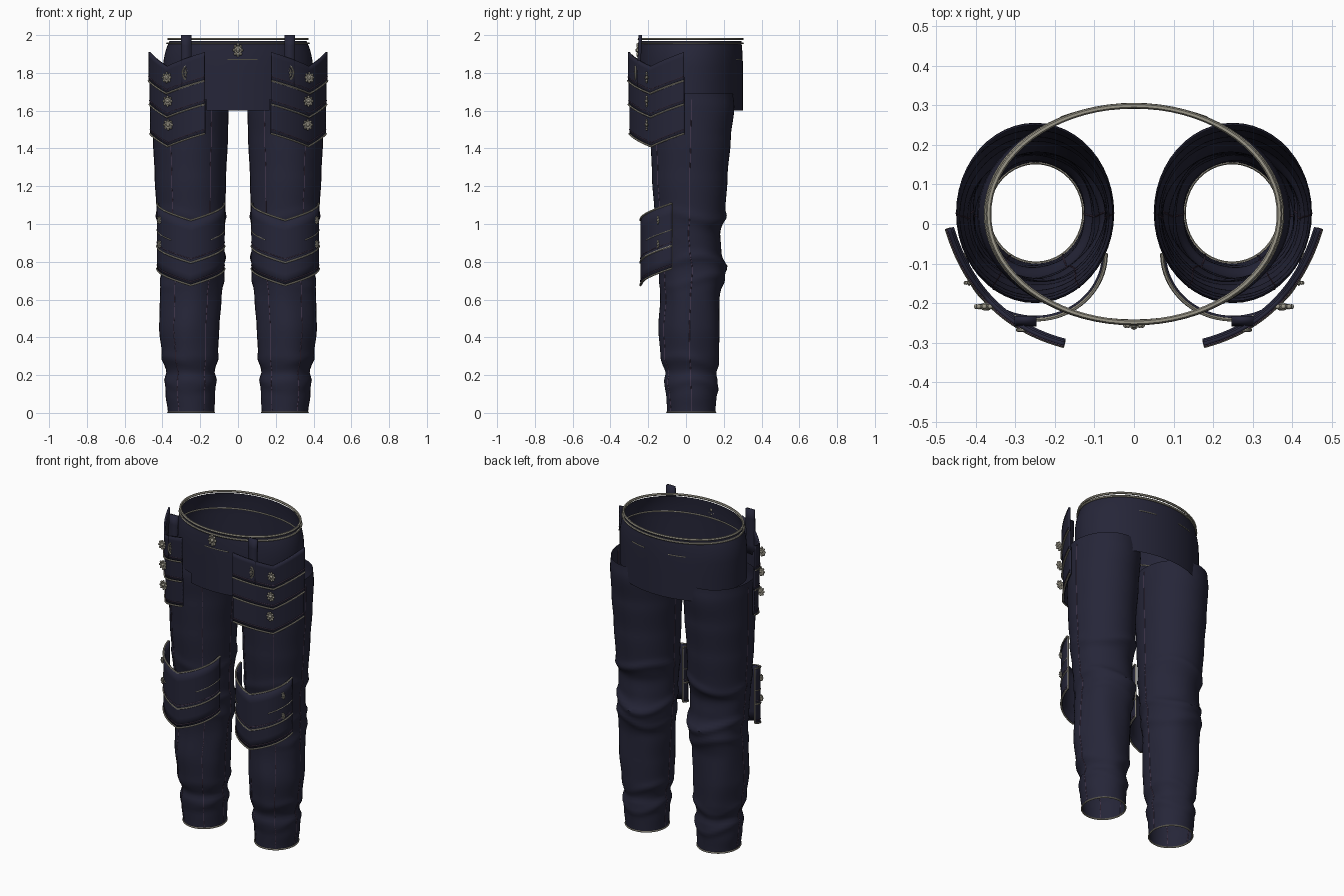
import bpy, bmesh, math
from mathutils import Vector, Matrix

if bpy.data.objects.get("Cube"):
    bpy.data.objects.remove(bpy.data.objects["Cube"])


def material(name, rgb):
    m = bpy.data.materials.new(name)
    m.use_nodes = True
    col = (*rgb, 1)
    m.diffuse_color = col
    m.node_tree.nodes["Principled BSDF"].inputs["Base Color"].default_value = col
    return m


NAVY = material("navy cloth", (.019, .019, .040))
TRIM = material("pale metal trim", (.33, .31, .25))
SEAM = material("dull purple thread", (.10, .06, .11))


def place(name, mesh, mat, mirror=False, thick=0):
    mesh.materials.clear()
    mesh.materials.append(mat)
    mesh.shade_smooth()
    mesh.set_sharp_from_angle(angle=math.radians(40))
    ob = bpy.data.objects.new(name, mesh)
    bpy.context.collection.objects.link(ob)
    if thick:
        mod = ob.modifiers.new("thickness", "SOLIDIFY")
        mod.thickness, mod.offset = thick, 0
    if mirror:
        ob.modifiers.new("mirror", "MIRROR").use_mirror_merge = False
    return ob


def sheet(name, fn, us, vs, mat=NAVY, mirror=False, thick=0, loop=False, keep=None):
    """Grid surface from fn(u, v), optionally closed around u."""
    bm = bmesh.new()
    rows = [[bm.verts.new(fn(u, v)) for u in us] for v in vs]
    n = len(us)
    for a, b in zip(rows, rows[1:]):
        for i in range(n if loop else n - 1):
            j = (i + 1) % n
            quad = (a[i], a[j], b[j], b[i])
            mid = sum((p.co for p in quad), Vector()) / 4
            if keep is None or keep(mid):
                bm.faces.new(quad)
    loose = [v for v in bm.verts if not v.link_faces]
    bmesh.ops.delete(bm, geom=loose, context="VERTS")
    mesh = bpy.data.meshes.new(name)
    bm.to_mesh(mesh)
    bm.free()
    return place(name, mesh, mat, mirror, thick)


def tubes(name, paths, r, mat=TRIM, mirror=False, loop=False):
    """Round cords along one or more point paths."""
    cu = bpy.data.curves.new(name, "CURVE")
    cu.dimensions, cu.bevel_depth, cu.bevel_resolution = "3D", r, 1
    cu.use_fill_caps = True
    for path in paths:
        sp = cu.splines.new("POLY")
        sp.points.add(len(path) - 1)
        for p, co in zip(sp.points, path):
            p.co = (*co, 1)
        sp.use_cyclic_u = loop
    tmp = bpy.data.objects.new(name + " path", cu)
    bpy.context.collection.objects.link(tmp)
    bpy.context.view_layer.update()
    dg = bpy.context.evaluated_depsgraph_get()
    mesh = bpy.data.meshes.new_from_object(tmp.evaluated_get(dg))
    bpy.data.objects.remove(tmp)
    return place(name, mesh, mat, mirror)


def span(a, b, n):
    return [a + (b - a) * i / n for i in range(n + 1)]


def ring(n):
    return [math.tau * i / n for i in range(n)]


# Trouser legs: height, centre x, radius x, centre y, radius y
STATIONS = [
    (0, .248, .122, .028, .128), (.1, .252, .13, .028, .133),
    (.17, .25, .133, .025, .142), (.21, .25, .126, .025, .134),
    (.3, .252, .147, .02, .155), (.45, .257, .158, .018, .162),
    (.6, .252, .162, .023, .157), (.76, .242, .166, .033, .175),
    (.86, .245, .17, .02, .166), (.95, .246, .174, .013, .167),
    (1.05, .249, .18, .02, .187), (1.25, .252, .188, .02, .2),
    (1.45, .252, .197, .025, .212), (1.62, .25, .2, .028, .228),
    (1.69, .25, .196, .028, .222)]
FOLDS = [(.15, .006), (.27, .005), (.70, .006), (.80, .009), (1.04, .007)]


def leg(a, z, grow=0):
    for lo, hi in zip(STATIONS, STATIONS[1:]):
        if z <= hi[0]:
            break
    f = min(1, (z - lo[0]) / (hi[0] - lo[0]))
    f = f * f * (3 - 2 * f)
    cx, rx, cy, ry = (p + (q - p) * f for p, q in zip(lo[1:], hi[1:]))
    for height, amp in FOLDS:
        d = (z - height - .03 * math.sin(2 * a + 9 * height)) / .022
        grow += amp * math.exp(-d * d) * (1 + .5 * math.sin(a))
    if .05 < z < 1.1:
        grow += .003 * math.sin(5 * a + 6 * z) * math.sin(math.pi * z / 1.1)
    return cx + (rx + grow) * math.cos(a), cy + (ry + grow) * math.sin(a), z


sheet("trouser_legs", leg, ring(48), span(0, 1.69, 100), mirror=True, loop=True)
tubes("cuff_trim", [[leg(a, .004) for a in ring(40)]], .005, mirror=True, loop=True)
tubes("leg_seams", [[leg(math.radians(d), z, -.0005) for z in span(.01, 1.66, 90)]
                    for d in (0, 180, -58, -124)], .002, SEAM, True)


# Hip yoke: open band with lower tabs at the front and back
def yoke(a, z, grow=0):
    t = max(0, min(1, (1.97 - z) / .14))
    t = t * (2 - t)
    return ((.362 + .034 * t + grow) * math.cos(a),
            .025 + (.268 + .008 * t + grow) * math.sin(a), z)


def yoke_keep(c):
    return c.z > 1.66 or abs(c.x) < (.18 if c.y < 0 else .24)


sheet("hip_yoke", yoke, ring(72), [1.6, 1.66, 1.75, 1.83, 1.87, 1.91, 1.94, 1.97],
      loop=True, keep=yoke_keep)
for label, z, r in (("upper", 1.979, .007), ("lower", 1.957, .006)):
    tubes("waist_rim_" + label, [[yoke(a, z, .006) for a in ring(72)]], r, loop=True)
tubes("inner_waist_piping", [[yoke(a, 1.87, -.005) for a in ring(72)]], .004, loop=True)
dashes = [(-98, -75), (62, 78), (102, 118)]
tubes("waist_dashes", [[yoke(math.radians(d), 1.87, .001) for d in span(a, b, 8)]
                       for a, b in dashes], .003)


# Chevron plates: plan(t) gives the sweep, chevron() the V-shaped height
def chevron(low, high, mid):
    def height(t):
        k = (mid - t) / mid if t < mid else (t - mid) / (1 - mid)
        return low + (high - low) * k
    return height


def plate(name, plan, top, bottom, thick=.01):
    def fn(t, v):
        return (*plan(t), bottom(t) + (top(t) - bottom(t)) * v)
    sheet(name, fn, span(0, 1, 40), span(0, 1, 6), mirror=True, thick=thick)


def edge(plan, height, lift=0, a=0, b=1):
    return [(*plan(t), height(t) + lift) for t in span(a, b, 40)]


# Hip guards: three overlapping chevron tiers
def hip_plan(out):
    def plan(t):
        p = Vector((.465, -.01)) * (1 - t) ** 2
        p += Vector((.395, -.242)) * 2 * t * (1 - t) + Vector((.175, -.300)) * t * t
        tangent = Vector((-.07, -.232)).lerp(Vector((-.22, -.058)), t).normalized()
        return p + Vector((-tangent.y, tangent.x)) * out
    return plan


MID = .45
hip_top = chevron(1.835, 1.91, MID)
bottoms = [chevron(z, z + .068, MID) for z in (1.69, 1.565, 1.41)]
tops = [hip_top] + bottoms[:2]
for i, (top, bottom) in enumerate(zip(tops, bottoms)):
    out = .003 - .004 * i
    plan, face = hip_plan(out), hip_plan(out + .006)
    plate(f"hip_guard_tier_{i + 1}", plan, lambda t, f=top: f(t) + (.02 if f != hip_top else 0),
          bottom)
    tubes(f"hip_guard_trim_{i + 1}", [edge(face, bottom)], .005, mirror=True)
    tubes(f"hip_guard_stitch_{i + 1}", [edge(face, bottom, .022)], .002, SEAM, True)


# Knee guards
def knee_plan(out):
    def plan(t):
        a = math.pi * t
        return .25 + (.174 + out) * math.cos(a), -.075 - (.162 + out) * math.sin(a)
    return plan


knee, knee_face = knee_plan(0), knee_plan(.005)
k_top, k_mid, k_low = (chevron(z, z + .09, .5) for z in (1.02, .795, .675))
plate("knee_guards", knee, k_top, k_low)
sides = [[(*knee(t), z) for z in span(k_low(t), k_top(t), 4)] for t in (0, 1)]
tubes("knee_guard_trim", [edge(knee_face, k_top), edge(knee_face, k_mid),
                          edge(knee_face, k_low)] + sides, .005, mirror=True)
k_dash = chevron(.88, .97, .5)
tubes("knee_guard_dashes", [edge(knee_face, k_dash, 0, 0, .3),
                            edge(knee_face, k_dash, 0, .7, 1)], .003, mirror=True)
tubes("knee_guard_stitch", [edge(knee_face, k_mid, .02), edge(knee_face, k_low, .02)],
      .002, SEAM, True)


# Ornate studs: flat disc, central dome and a ring of beads, facing forward
def studs(name, spots, r, mirror=True, squash=1):
    bm = bmesh.new()
    for spot in spots:
        base = Matrix.Translation(spot) @ Matrix.Diagonal((squash, 1, 1, 1))
        turn = base @ Matrix.Rotation(math.pi / 2, 4, "X")
        bmesh.ops.create_cone(bm, cap_ends=True, segments=16, radius1=r * .8,
                              radius2=r * .8, depth=.006, matrix=turn)
        beads = [(0, 0, .4)] + [(math.cos(a), math.sin(a), .26) for a in ring(8)]
        for x, z, size in beads:
            move = Matrix.Translation((x * r * .78, -.002, z * r * .9))
            bmesh.ops.create_uvsphere(bm, u_segments=8, v_segments=6, radius=r * size,
                                      matrix=base @ move)
    mesh = bpy.data.meshes.new(name)
    bm.to_mesh(mesh)
    bm.free()
    place(name, mesh, TRIM, mirror)


studs("waist_medallion", [(0, -.253, 1.92)], .032, False, .85)
studs("hip_studs", [(.378, -.207, 1.775), (.373, -.207, 1.65), (.370, -.207, 1.525)], .026)
studs("knee_studs", [(.417, -.147, 1.02), (.417, -.147, .893)], .019, True, .7)
studs("strap_studs", [(.274, -.266, 1.80)], .022, True, .5)
tubes("strap_crescents", [[(.270 + .024 * math.cos(a), -.268, 1.80 + .036 * math.sin(a))
                           for a in span(-1.3, 1.3, 10)]], .005, mirror=True)


# Straps rising behind the hip guards
def strap(x, z):
    return x, -.25 + .04 * max(0, z - 1.8), z


sheet("hip_straps", strap, [.247, .302], span(1.72, 2, 5), mirror=True, thick=.018)
